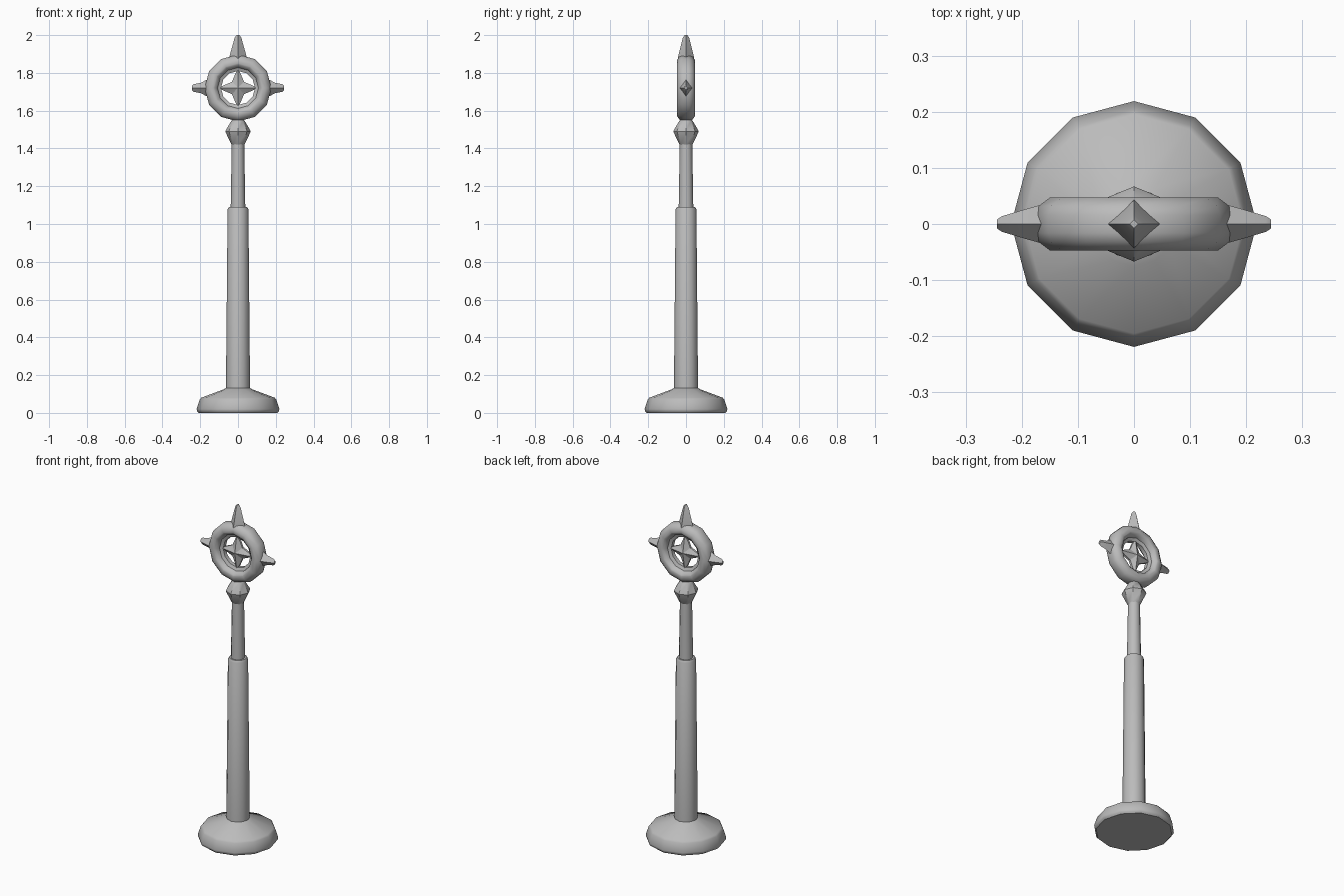
import bpy, bmesh, math
from mathutils import Matrix, Vector

if "Cube" in bpy.data.objects:
    bpy.data.objects.remove(bpy.data.objects["Cube"])

grey = bpy.data.materials.new("plain grey")
grey.diffuse_color = (0.5, 0.5, 0.5, 1)
grey.use_nodes = True
grey.node_tree.nodes["Principled BSDF"].inputs["Base Color"].default_value = grey.diffuse_color
CENTRE = 1.72  # height of the ring centre


def finish(name, bm, angle=38):
    bmesh.ops.recalc_face_normals(bm, faces=bm.faces)
    me = bpy.data.meshes.new(name)
    bm.to_mesh(me)
    bm.free()
    me.materials.append(grey)
    for p in me.polygons:
        p.use_smooth = True
    me.set_sharp_from_angle(angle=math.radians(angle))
    ob = bpy.data.objects.new(name, me)
    bpy.context.collection.objects.link(ob)
    return ob


def bridge(bm, a, b):
    n = len(a)
    for i in range(n):
        bm.faces.new((a[i], a[(i + 1) % n], b[(i + 1) % n], b[i]))


def lathe(name, profile, sides):
    """Capped solid of revolution about z, profile = (radius, height)."""
    bm = bmesh.new()
    loops = []
    for r, z in profile:
        loops.append([bm.verts.new((r * math.cos(math.tau * i / sides),
                                    r * math.sin(math.tau * i / sides), z))
                      for i in range(sides)])
    for a, b in zip(loops, loops[1:]):
        bridge(bm, a, b)
    bm.faces.new(loops[0])
    bm.faces.new(loops[-1])
    return finish(name, bm)


# Foot, pole and knob
lathe("base", [(.208, 0), (.216, .008), (.219, .02), (.203, .07), (.195, .08),
               (.075, .125), (.06, .135)], 12)
lathe("lower_pole", [(.064, .11), (.055, 1.078), (.048, 1.09)], 12)
lathe("upper_pole", [(.039, 1.07), (.033, 1.43)], 12)
lathe("knob", [(.03, 1.415), (.037, 1.425), (.064, 1.482), (.067, 1.49),
               (.064, 1.498), (.036, 1.545), (.028, 1.555)], 8)

# Stepped ring, facing front and back: section points are (radius, depth)
half = [(.09, .012), (.108, .02), (.112, .034), (.125, .045), (.13, .047),
        (.15, .047), (.17, .032), (.177, .016)]
section = half + [(r, -y) for r, y in reversed(half)]
bm = bmesh.new()
N = 12
loops = []
for i in range(N):
    a = math.tau * i / N
    loops.append([bm.verts.new((r * math.cos(a), y, CENTRE + r * math.sin(a)))
                  for r, y in section])
for i in range(N):
    bridge(bm, loops[i], loops[(i + 1) % N])
finish("ring", bm)


def spike(name, angle, rows):
    """Diamond-section spike pointing outward; rows = (radius, width, depth)."""
    bm = bmesh.new()
    rot = Matrix.Rotation(angle, 4, 'Y')
    loops = []
    for r, w, d in rows:
        pts = [(w, 0, r), (0, d, r), (-w, 0, r), (0, -d, r)]
        loops.append([bm.verts.new(rot @ Vector(p) + Vector((0, 0, CENTRE)))
                      for p in pts])
    for a, b in zip(loops, loops[1:]):
        bridge(bm, a, b)
    bm.faces.new(loops[0])
    bm.faces.new(loops[-1])
    finish(name, bm)


# Three spikes: a long one on top, short ones at the sides
spike("top_spike", 0, [(.13, .055, .046), (.165, .046, .042), (.265, .018, .017),
                       (.28, .008, .008)])
for name, s in (("left_spike", -1), ("right_spike", 1)):
    spike(name, s * math.pi / 2, [(.13, .055, .046), (.17, .042, .033),
                                  (.195, .028, .026), (.235, .02, .014),
                                  (.244, .011, .008)])

# Four-pointed star with concave edges and a raised centre
bm = bmesh.new()
radii = [.102, .072, .046, .072]
angles = [0, 13, 45, 77]
rim = {1: [], -1: []}
for side in (1, -1):
    for q in range(4):
        for r, deg in zip(radii, angles):
            a = math.radians(deg + 90 * q)
            y = .012 if r > .1 else .006
            rim[side].append(bm.verts.new((r * math.cos(a), side * y,
                                           CENTRE + r * math.sin(a))))
    apex = bm.verts.new((0, side * .03, CENTRE))
    for i in range(16):
        bm.faces.new((rim[side][i], rim[side][(i + 1) % 16], apex))
bridge(bm, rim[1], rim[-1])
finish("star", bm, 15)
